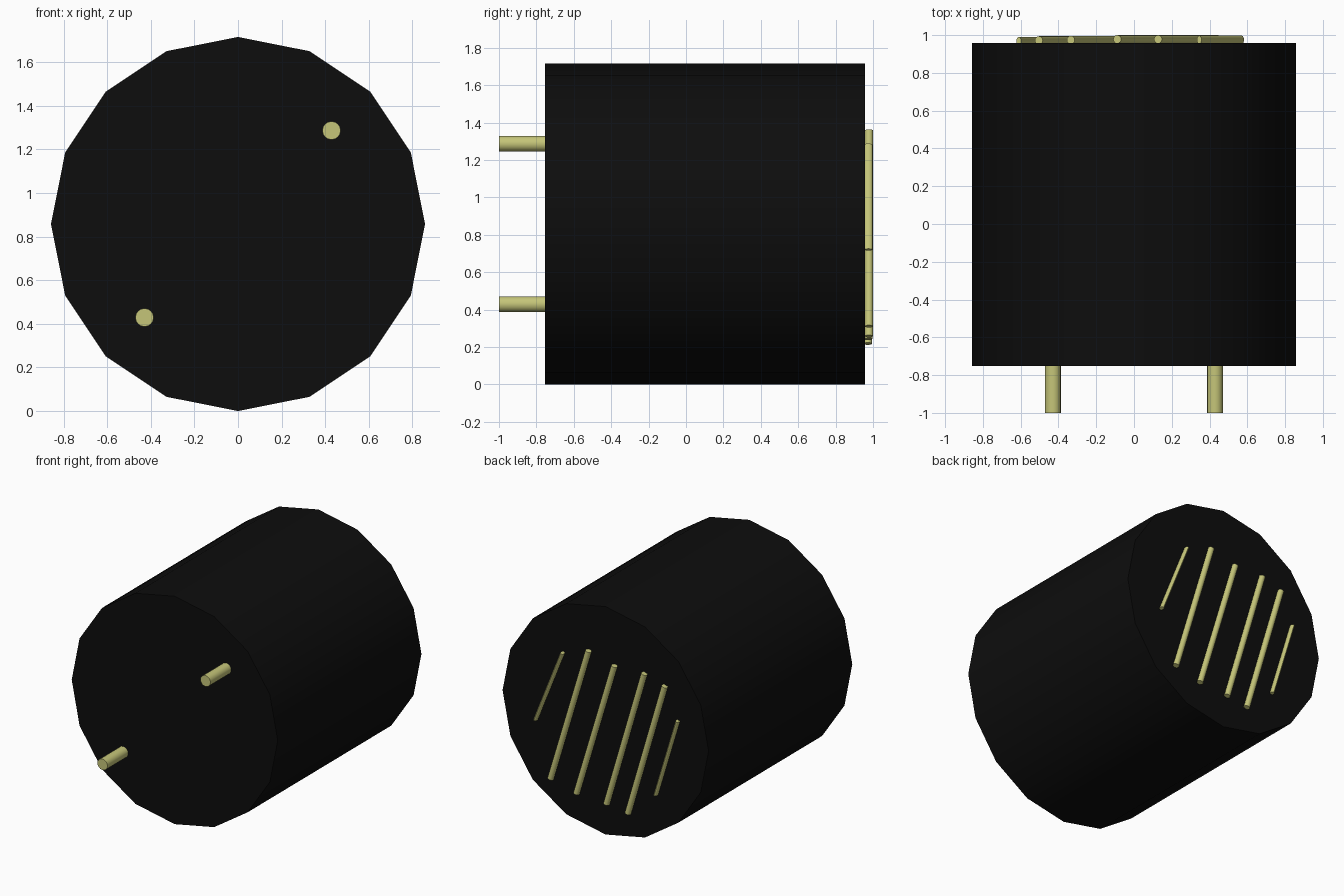
import bpy
import math
from mathutils import Vector

cube = bpy.data.objects.get("Cube")
if cube:
    bpy.data.objects.remove(cube, do_unlink=True)

MID = 0.858  # radius of the body and height of its axis


def material(name, rgb):
    mat = bpy.data.materials.new(name)
    mat.use_nodes = True
    mat.diffuse_color = (*rgb, 1)
    mat.node_tree.nodes["Principled BSDF"].inputs["Base Color"].default_value = (*rgb, 1)
    return mat


black = material("black", (0.004, 0.004, 0.004))
brass = material("pale brass", (0.56, 0.56, 0.19))


def rod(name, start, end, radius, sides, mat, squash=1.0):
    """Cylinder between two points; squash narrows it across its length, in the xz plane."""
    start, end = Vector(start), Vector(end)
    axis = end - start
    bpy.ops.mesh.primitive_cylinder_add(vertices=sides, radius=radius, depth=axis.length)
    obj = bpy.context.object
    obj.name = name
    obj.data.name = name
    obj.scale.x = squash
    bpy.ops.object.transform_apply(location=False, rotation=False, scale=True)
    obj.location = (start + end) / 2
    # local y stays on world y for upright rods, so squash acts sideways
    if abs(axis.y) > 0.01:
        obj.rotation_euler = (math.pi / 2, 0, 0)
    else:
        obj.rotation_euler = (0, math.atan2(axis.x, axis.z), 0)
    obj.data.materials.append(mat)
    bpy.ops.object.shade_smooth_by_angle(angle=math.radians(30))
    return obj


# Main drum, lying along y
rod("body", (0, -0.753, MID), (0, 0.957, MID), MID, 16, black)

# Two contact pins on the front
for name, side in (("left_pin", 1), ("right_pin", -1)):
    x, z = side * 0.429, MID + side * 0.429
    rod(name, (x, -1, z), (x, -0.7, z), 0.042, 16, brass)

# Slanted bars on the back: top x, top z, bottom x, bottom z, depth, squash
bars = [
    (0.345, 0.425, 0.57, -0.137, 0.975, 0.6),
    (0.127, 0.50, 0.443, -0.547, 0.978, 1),
    (-0.089, 0.445, 0.227, -0.60, 0.978, 1),
    (-0.335, 0.45, -0.02, -0.615, 0.974, 1),
    (-0.504, 0.40, -0.197, -0.64, 0.972, 1),
    (-0.61, 0.165, -0.427, -0.44, 0.968, 0.6),
]
for i, (x1, z1, x2, z2, y, squash) in enumerate(bars, 1):
    rod(f"back_bar_{i}", (x2, y, MID + z2), (x1, y, MID + z1), 0.022, 16, brass, squash)
